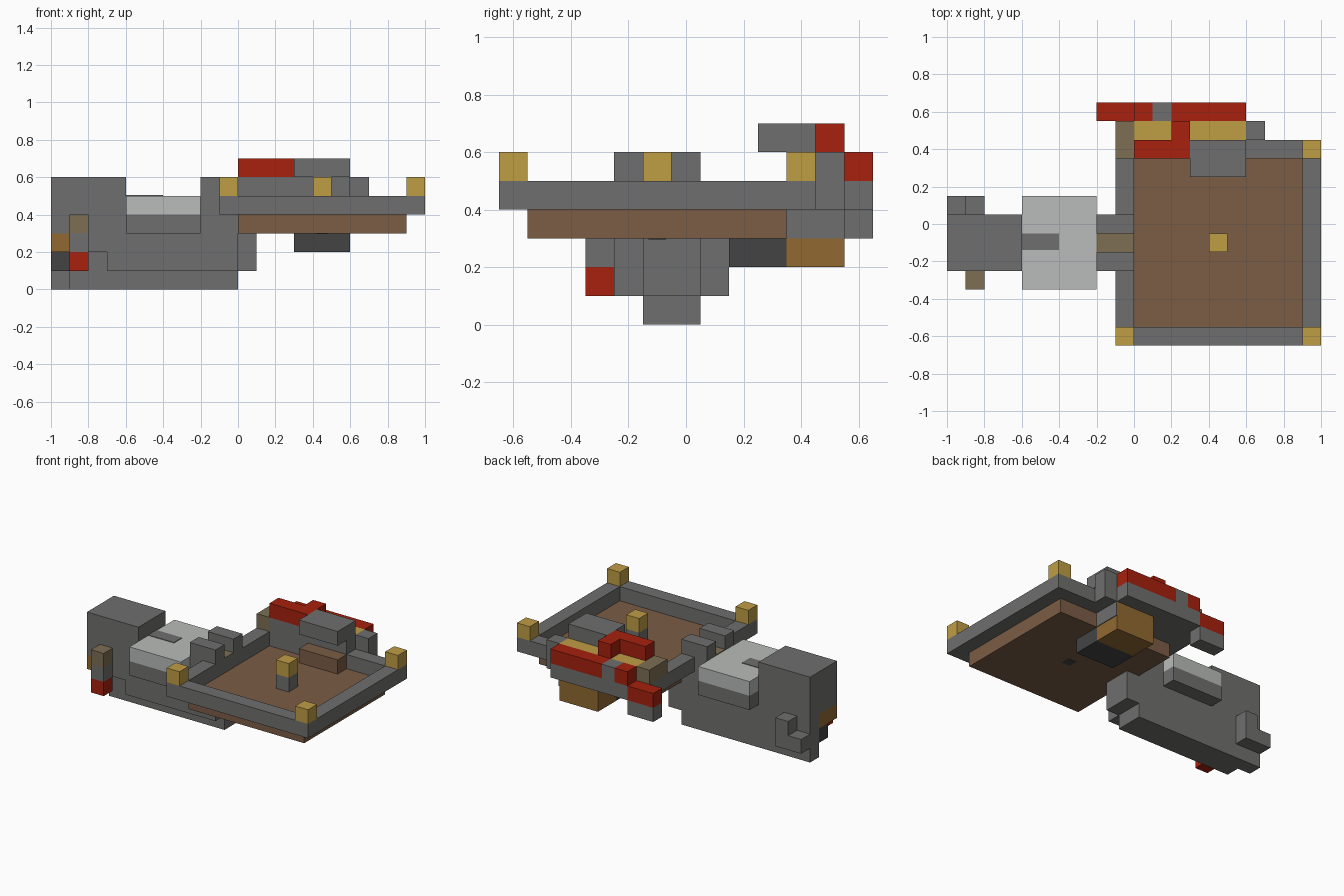
import bpy
import bmesh
from mathutils import Vector

cube = bpy.data.objects.get("Cube")
if cube:
    bpy.data.objects.remove(cube, do_unlink=True)


def linear(c):
    c /= 255
    return c / 12.92 if c < 0.04 else ((c + 0.055) / 1.055) ** 2.4


def material(name, *rgb):
    m = bpy.data.materials.new(name)
    m.use_nodes = True
    colour = [linear(c) for c in rgb] + [1]
    m.diffuse_color = colour
    m.node_tree.nodes["Principled BSDF"].inputs["Base Color"].default_value = colour
    return m


gray = material("stone gray", 112, 111, 110)
dark = material("charcoal", 68, 68, 68)
light = material("pale gray", 185, 188, 186)
brown = material("wood brown", 124, 93, 70)
red = material("red", 167, 33, 14)
gold = material("gold", 191, 157, 69)
ochre = material("ochre", 145, 106, 50)
olive = material("olive", 125, 110, 83)


def part(name, mat, *boxes):
    """One object from boxes given as (x range), (y range), (z range)."""
    bm = bmesh.new()
    for box in boxes:
        lo, hi = Vector([r[0] for r in box]), Vector([r[1] for r in box])
        made = bmesh.ops.create_cube(bm, size=1)["verts"]
        bmesh.ops.scale(bm, vec=hi - lo, verts=made)
        bmesh.ops.translate(bm, vec=(lo + hi) / 2, verts=made)
    mesh = bpy.data.meshes.new(name)
    bm.to_mesh(mesh)
    bm.free()
    mesh.materials.append(mat)
    obj = bpy.data.objects.new(name, mesh)
    bpy.context.collection.objects.link(obj)


# Shared ranges
hull_y = (-.25, .05)
rim_z = (.4, .5)
cap_z = (.5, .6)
deck_z = (.6, .7)
low_z = (.1, .2)
mid_z = (.2, .3)
back_y = (.55, .65)

# Long hull with keel, nose and tall rear housing
part("hull", gray,
     ((-.7, 0), hull_y, (.1, .3)),
     ((-.2, 0), hull_y, (.3, .5)),
     ((-.9, -.6), hull_y, (.2, .6)),
     ((-1, -.9), hull_y, (.3, .6)),
     ((-1, -.9), (-.05, .05), (.1, .3)),
     ((-.9, -.7), (-.15, .05), low_z))
part("keel", gray, ((-.9, 0), (-.15, .05), (0, .1)), ((-1, -.9), (-.05, .05), (0, .1)))
part("nose", gray, ((0, .1), (-.15, .05), (.1, .3)))
part("rear_light", ochre, ((-1, -.9), (-.25, -.05), mid_z))
part("rear_vent", dark, ((-1, -.9), (-.15, -.05), low_z))
part("rear_bracket", gray, ((-.9, -.8), (.05, .15), (.1, .3)), ((-1, -.9), (.05, .15), low_z))

# Side lamp hanging beside the housing
lamp = ((-.9, -.8), (-.35, -.25))
part("side_lamp_base", red, (*lamp, low_z))
part("side_lamp_stem", gray, (*lamp, mid_z))
part("side_lamp_cap", olive, (*lamp, (.3, .4)))

# Saddle slab across the hull
saddle = ((-.6, -.2), (-.35, .15))
part("saddle_base", gray, (*saddle, (.3, .4)))
part("saddle_top", light, (*saddle, rim_z))
part("saddle_stripe", gray, ((-.6, -.4), (-.14, -.05), (.5, .504)))
part("bridge_sides", gray, *[((-.2, 0), (y, y + .1), cap_z) for y in (-.25, -.05)])
part("bridge_channel", olive, ((-.2, 0), (-.15, -.05), (.5, .505)))

# Open tray with floor, rim and corner caps
part("tray_floor", brown, ((0, .9), (-.55, .35), (.3, .4)))
part("tray_rim", gray,
     ((-.1, 0), (-.65, .45), rim_z), ((.9, 1), (-.65, .45), rim_z),
     ((0, .9), (-.65, -.55), rim_z), ((0, .9), (.35, .45), rim_z))
part("corner_caps", gold,
     *[((x, x + .1), (y, y + .1), cap_z) for x, y in ((-.1, -.65), (.9, -.65), (.9, .35))])
part("corner_cap_back", olive, ((-.1, 0), (.35, .55), cap_z))
part("center_post", gray, ((.4, .5), (-.15, -.05), rim_z))
part("center_post_cap", gold, ((.4, .5), (-.15, -.05), cap_z))
part("center_post_foot", dark, ((.42, .48), (-.13, -.07), (.296, .3)))

# Back console
part("console_body", gray,
     ((-.1, .7), (.45, .55), rim_z), ((0, .6), (.35, .45), cap_z),
     ((.6, .7), (.45, .55), cap_z), ((.2, .3), (.45, .55), cap_z),
     ((0, .6), back_y, rim_z), ((.1, .2), back_y, cap_z))
part("console_trim", gold, ((0, .2), (.45, .55), cap_z), ((.3, .6), (.45, .55), cap_z))
part("console_seat", gray, ((.3, .6), (.25, .45), deck_z))
part("console_step", brown, ((.3, .6), (.25, .35), rim_z))
part("console_arm", red, ((0, .3), (.35, .45), deck_z), ((.2, .3), (.45, .55), deck_z))
part("back_bar", red, ((.2, .6), back_y, cap_z), ((0, .1), back_y, cap_z),
     ((-.2, 0), back_y, rim_z))
part("back_bar_foot", gray, ((-.2, 0), back_y, (.3, .4)))

# Box below the console
part("under_box", dark, ((.3, .6), (.15, .35), mid_z))
part("under_box_back", ochre, ((.3, .6), (.35, .55), (.2, .4)))
part("under_box_plate", gray, ((.6, .605), (.35, .55), (.3, .4)))
